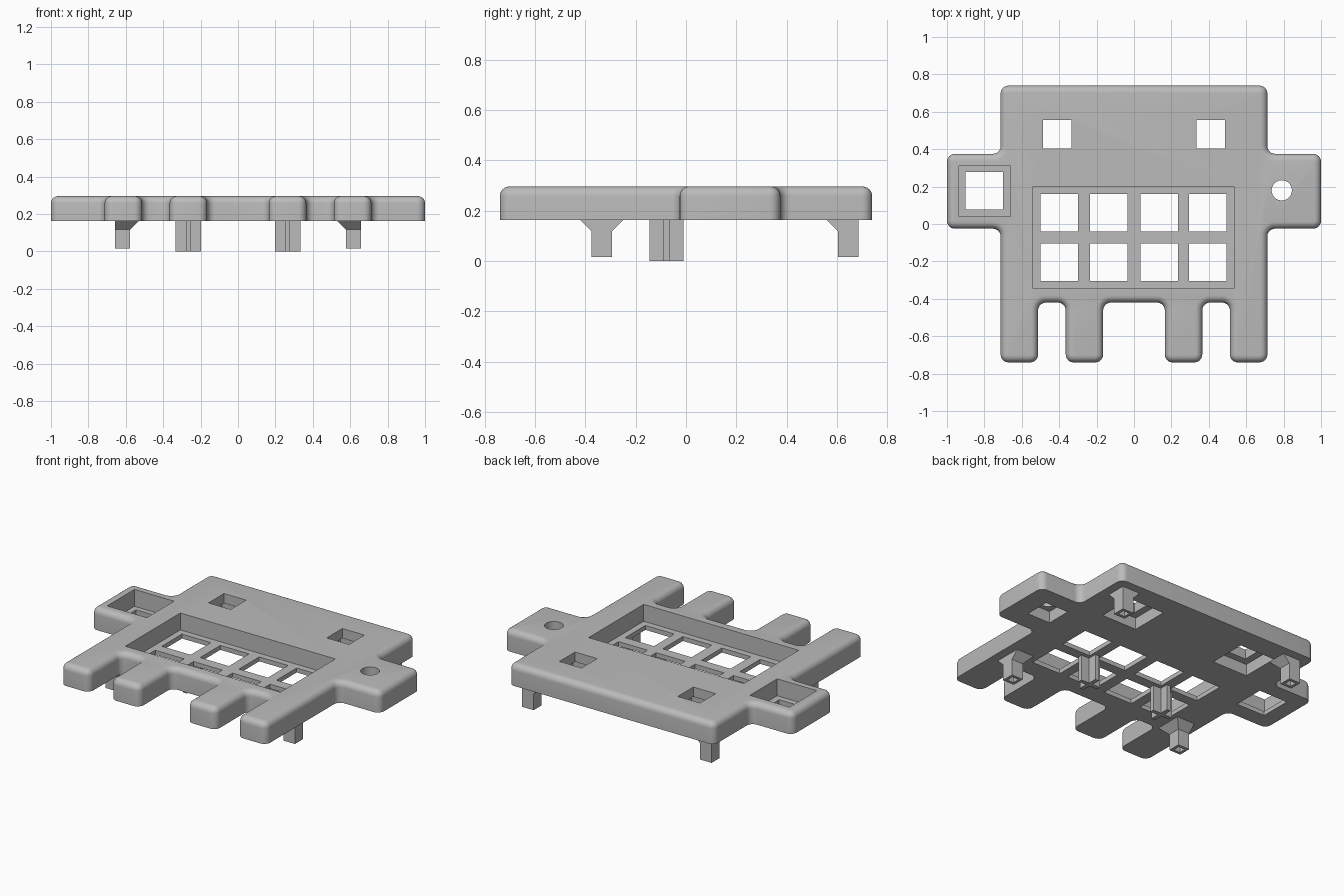
import bpy, bmesh, math
from mathutils import Matrix, Vector

if "Cube" in bpy.data.objects:
    bpy.data.objects.remove(bpy.data.objects["Cube"], do_unlink=True)

GREY = (0.5, 0.5, 0.5, 1)
grey = bpy.data.materials.new("plain grey")
grey.use_nodes = True
grey.diffuse_color = GREY
grey.node_tree.nodes["Principled BSDF"].inputs["Base Color"].default_value = GREY

BOTTOM, TOP = 0.162, 0.296


def finish(name, bm):
    bmesh.ops.recalc_face_normals(bm, faces=bm.faces)
    mesh = bpy.data.meshes.new(name)
    bm.to_mesh(mesh)
    bm.free()
    ob = bpy.data.objects.new(name, mesh)
    bpy.context.collection.objects.link(ob)
    mesh.materials.append(grey)
    return ob


def activate(ob):
    bpy.ops.object.select_all(action='DESELECT')
    ob.select_set(True)
    bpy.context.view_layer.objects.active = ob


def add_box(bm, x0, x1, y0, y1, z0, z1):
    size = Matrix.Diagonal((x1 - x0, y1 - y0, z1 - z0, 1))
    place = Matrix.Translation(((x0 + x1) / 2, (y0 + y1) / 2, (z0 + z1) / 2))
    return bmesh.ops.create_cube(bm, size=1, matrix=place @ size)["verts"]


def add_square(bm, x, y, half, z0, z1):
    return add_box(bm, x - half, x + half, y - half, y + half, z0, z1)


def cut(target, bm):
    cutter = finish("cutter", bm)
    cutter.hide_render = True
    mod = target.modifiers.new("cut", 'BOOLEAN')
    mod.operation = 'DIFFERENCE'
    mod.solver = 'EXACT'
    mod.object = cutter
    activate(target)
    bpy.ops.object.modifier_apply(modifier=mod.name)
    bpy.data.objects.remove(cutter, do_unlink=True)


# Plate outline: one half, mirrored to the other side
half = [(0.165, -0.42), (0.165, -0.74), (0.365, -0.74), (0.365, -0.42),
        (0.513, -0.42), (0.513, -0.74), (0.713, -0.74), (0.713, -0.025),
        (1, -0.025), (1, 0.375), (0.713, 0.375), (0.713, 0.74)]
outline = half + [(-x, y) for x, y in reversed(half)]

# Rounded plate with softened top edge
bm = bmesh.new()
bm.faces.new([bm.verts.new((x, y, BOTTOM)) for x, y in outline])
bmesh.ops.bevel(bm, geom=bm.verts[:], offset=0.042, segments=6,
                affect='VERTICES', profile=0.5)
ext = bmesh.ops.extrude_face_region(bm, geom=bm.faces[:])
top_verts = [g for g in ext["geom"] if isinstance(g, bmesh.types.BMVert)]
bmesh.ops.translate(bm, verts=top_verts, vec=(0, 0, TOP - BOTTOM))
rim = [e for e in bm.edges if all(v.co.z > TOP - 0.001 for v in e.verts)]
bmesh.ops.bevel(bm, geom=rim, offset=0.038, segments=6,
                affect='EDGES', profile=0.5)
plate = finish("body_plate", bm)

# Recesses from above and pockets from below
bm = bmesh.new()
add_box(bm, -0.54, 0.535, -0.345, 0.2, 0.19, 0.4)
add_box(bm, -0.935, -0.66, 0.04, 0.31, 0.19, 0.4)
for x in (-0.41, 0.41):
    add_square(bm, x, 0.48, 0.122, 0.1, 0.235)
add_square(bm, 0.79, 0.18, 0.08, 0.1, 0.235)
cut(plate, bm)

# Through holes: eight windows, two eyes, arm window, round hole
bm = bmesh.new()
for x in (-0.4, -0.135, 0.135, 0.395):
    for y in (-0.205, 0.06):
        add_square(bm, x, y, 0.1, 0.1, 0.4)
for x in (-0.41, 0.41):
    add_square(bm, x, 0.48, 0.077, 0.1, 0.4)
add_square(bm, -0.8, 0.177, 0.1, 0.1, 0.4)
bmesh.ops.create_cone(bm, cap_ends=True, segments=32, radius1=0.054,
                      radius2=0.054, depth=0.4,
                      matrix=Matrix.Translation((0.79, 0.18, 0.25)))
cut(plate, bm)
activate(plate)
bpy.ops.object.shade_smooth_by_angle(angle=math.radians(35))


# Corner post: square leg, flared head and a screw hole in its foot
def corner_post(name, side, y, flare_back):
    bm = bmesh.new()
    verts = add_square(bm, side * 0.617, y, 0.04, 0.015, 0.117)
    cap = next(f for f in bm.faces if all(v.co.z > 0.1 for v in f.verts))
    head = bmesh.ops.extrude_discrete_faces(bm, faces=[cap])["faces"][0]
    for v in head.verts:
        if (v.co.x - side * 0.617) * side < 0:
            v.co.x -= side * 0.045
        v.co.y += -0.045 if v.co.y < y else flare_back
        v.co.z = BOTTOM
    foot = next(f for f in bm.faces if all(v.co.z < 0.02 for v in f.verts))
    bmesh.ops.inset_individual(bm, faces=[foot], thickness=0.025)
    hole = bmesh.ops.extrude_discrete_faces(bm, faces=[foot])["faces"][0]
    bmesh.ops.translate(bm, verts=hole.verts, vec=Vector((0, 0, 0.08)))
    finish(name, bm)


# Centre post: plus-shaped column
def centre_post(name, x, y):
    bm = bmesh.new()
    r, t = 0.068, 0.013
    plan = [(r, -t), (r, t), (t, t)]
    ring = []
    for i in range(4):
        turn = Matrix.Rotation(i * math.pi / 2, 3, 'Z')
        ring += [turn @ Vector((a, b, 0)) for a, b in plan]
    base = bm.faces.new([bm.verts.new(p + Vector((x, y, 0))) for p in ring])
    ext = bmesh.ops.extrude_face_region(bm, geom=[base])
    moved = [g for g in ext["geom"] if isinstance(g, bmesh.types.BMVert)]
    bmesh.ops.translate(bm, verts=moved, vec=(0, 0, BOTTOM))
    finish(name, bm)


for label, side in (("left", 1), ("right", -1)):
    corner_post("front_post_" + label, side, -0.335, 0.045)
    corner_post("back_post_" + label, side, 0.645, 0)
    centre_post("centre_post_" + label, side * 0.266, -0.0775)
